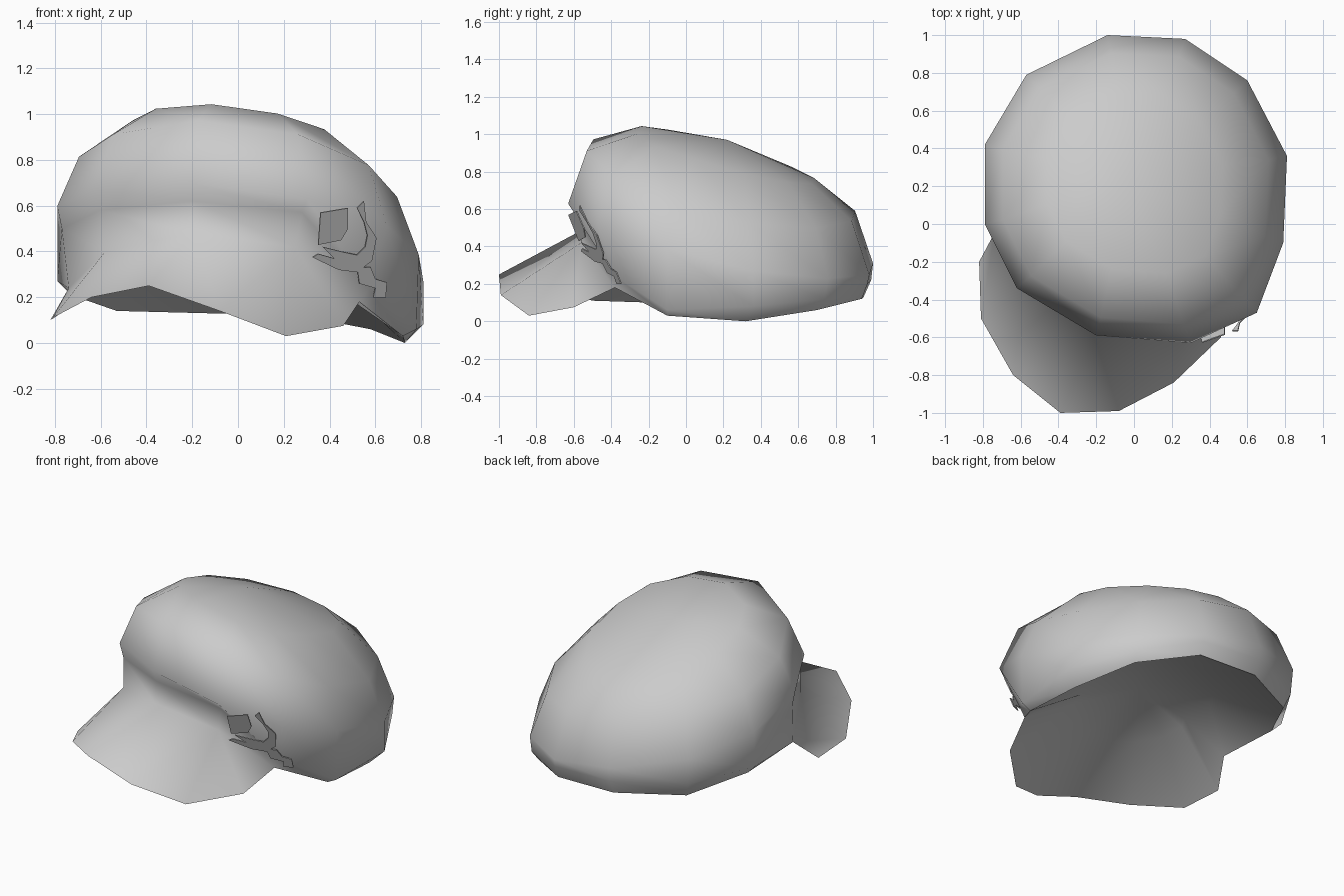
import bpy
import bmesh
import math

start_cube = bpy.data.objects.get("Cube")
if start_cube:
    bpy.data.objects.remove(start_cube, do_unlink=True)

# One cloth colour for the whole cap
cloth = bpy.data.materials.new("grey cloth")
cloth.use_nodes = True
cloth.diffuse_color = (.6, .6, .6, 1)
cloth.node_tree.nodes["Principled BSDF"].inputs["Base Color"].default_value = (.6, .6, .6, 1)


def make_object(name, verts, faces):
    mesh = bpy.data.meshes.new(name)
    mesh.from_pydata(verts, [], faces)
    mesh.materials.append(cloth)
    obj = bpy.data.objects.new(name, mesh)
    bpy.context.collection.objects.link(obj)
    bpy.ops.object.select_all(action="DESELECT")
    obj.select_set(True)
    bpy.context.view_layer.objects.active = obj
    return obj


def bridge(first, second):
    """Quads between two closed loops of vertex numbers."""
    count = len(first)
    return [(first[i], second[i], second[(i + 1) % count], first[(i + 1) % count])
            for i in range(count)]


def fan(loop, tip):
    """Triangles from a closed loop to one vertex."""
    return [(a, tip, b) for a, b in zip(loop, loop[1:] + loop[:1])]


# Widest outline of the crown, clockwise from the back
outline = [(-.14, 1), (.27, .98), (.6, .76), (.81, .36), (.79, -.1), (.65, -.47),
           (.3, -.63), (-.2, -.59), (-.62, -.34), (-.79, 0), (-.79, .42), (-.57, .79)]

# Opening of the band, rising over the forehead
rim = [(-.14, .95, .13), (.27, .94, .12), (.58, .7, .06), (.73, .32, 0),
       (.72, -.1, .03), (.53, -.38, .18), (.25, -.56, .42), (-.2, -.57, .48),
       (-.58, -.36, .4), (-.74, -.05, .24), (-.73, .4, .21), (-.53, .75, .14)]

# Seam where the crown folds in to the band
seam = [(-.14, .99, .22), (.27, .97, .2), (.6, .74, .12), (.81, .36, .08),
        (.78, -.1, .06), (.57, -.38, .24), (.28, -.57, .57), (-.2, -.56, .62),
        (-.6, -.33, .58), (-.77, 0, .5), (-.79, .42, .27), (-.56, .78, .23)]

# Outer edge of the visor
edge = [(.46, -.6, .075), (.21, -.84, .03), (-.08, -.99, .14), (-.39, -1, .25),
        (-.64, -.8, .2), (-.81, -.5, .11), (-.82, -.2, .1)]


def domed_ring(scale, centre_y, height, slope_x, slope_y, bend_x, bend_y):
    """Scaled outline laid on a tilted, slightly domed surface."""
    ring = []
    for x, y in outline:
        px = x * scale
        py = centre_y + (y - centre_y) * scale
        drop = slope_x * px + slope_y * py + bend_x * px * px + bend_y * py * py
        ring.append((px, py, height - drop))
    return ring


# Crown with its band
rings = [rim, seam,
         domed_ring(1, .2, .53, .15, .24, .08, 0),
         domed_ring(.88, .2, .82, .143, .27, .205, 0),
         domed_ring(.58, .25, 1, .13, .193, .3, .237)]
sides = len(outline)
verts = [v for ring in rings for v in ring]
loops = [list(range(k * sides, (k + 1) * sides)) for k in range(len(rings))]
faces = []
for lower, upper in zip(loops, loops[1:]):
    faces += bridge(lower, upper)
faces += fan(loops[-1], len(verts))
verts.append((-.08, .22, .97))

# Visor, growing smoothly out of the front of the band
e = list(range(len(verts), len(verts) + len(edge)))
verts += edge
faces += [(e[0], 5, 6, e[1]), (e[1], 6, e[2]), (e[2], 6, 7, e[3]),
          (e[3], 7, 8, e[4]), (e[4], 8, e[5]), (e[5], 8, 9, e[6])]

# Shallow lining that closes the underside of the band and visor
border = [10, 11, 0, 1, 2, 3, 4, 5] + e + [9]
ceiling = list(range(len(verts), len(verts) + len(border)))
verts += [(verts[i][0] * .52 - .03, verts[i][1] * .52, .36) for i in border]
faces += bridge(border, ceiling)
faces += fan(ceiling, len(verts))
verts.append((-.04, 0, .42))

cap = make_object("cap_crown_and_visor", verts, faces)
bm = bmesh.new()
bm.from_mesh(cap.data)
bmesh.ops.recalc_face_normals(bm, faces=bm.faces[:])
bm.to_mesh(cap.data)
bm.free()
bpy.ops.object.shade_smooth_by_angle(angle=math.radians(80))

# Badge plates, drawn as x and z and laid on a leaning plane beside the visor
badge_shapes = {
    "badge_square": [(.36, .57), (.35, .43), (.45, .45), (.48, .5), (.48, .59)],
    "badge_sprig": [(.52, .59), (.55, .53), (.565, .47), (.555, .42), (.52, .385),
                    (.45, .4), (.37, .42), (.42, .37), (.35, .39), (.325, .375),
                    (.44, .32), (.52, .31), (.585, .36), (.605, .46), (.56, .53),
                    (.55, .62)],
    "badge_stem": [(.53, .26), (.6, .24), (.59, .2), (.645, .2), (.65, .265),
                   (.6, .28), (.58, .33), (.52, .33)],
}
for name, shape in badge_shapes.items():
    points = [(x, -.537 + .43 * (x - z), z) for x, z in shape]
    plate = make_object(name, points, [tuple(range(len(points)))])
    solid = plate.modifiers.new("thickness", "SOLIDIFY")
    solid.thickness = .006
    solid.offset = 0
